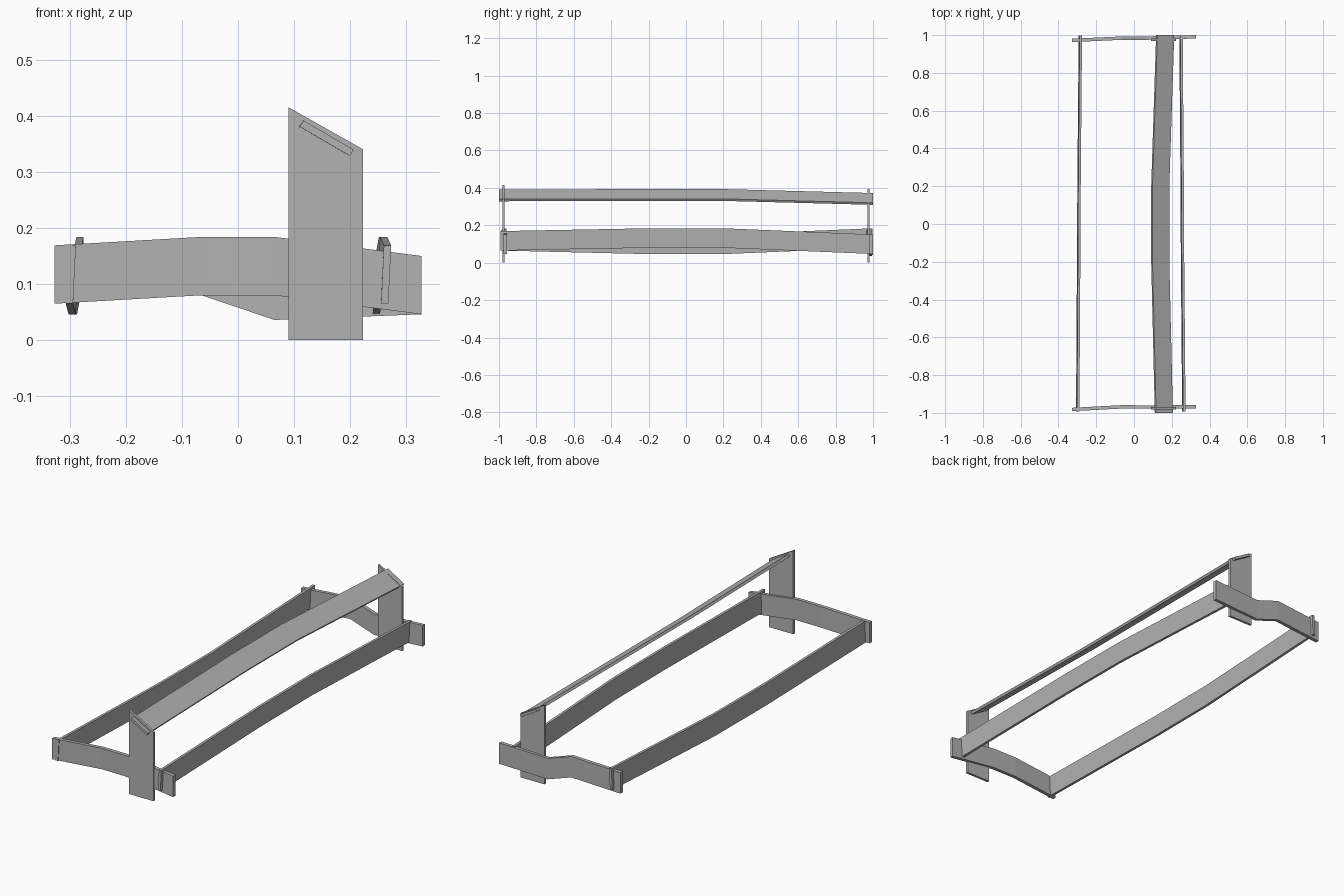
import bpy
import bmesh
from mathutils import Vector

cube = bpy.data.objects.get("Cube")
if cube:
    bpy.data.objects.remove(cube, do_unlink=True)

GREY = (0.45, 0.45, 0.45, 1)
mat = bpy.data.materials.new("plain_grey")
mat.use_nodes = True
mat.diffuse_color = GREY
mat.node_tree.nodes["Principled BSDF"].inputs["Base Color"].default_value = GREY


def plank(name, path, across, thick):
    """Sweep a flat rectangular section along a path of centre points."""
    a, t = Vector(across) / 2, Vector(thick) / 2
    bm = bmesh.new()
    rings = [[bm.verts.new(Vector(p) + o) for o in (a + t, a - t, -a - t, -a + t)]
             for p in path]
    for r, s in zip(rings, rings[1:]):
        for i in range(4):
            j = (i + 1) % 4
            bm.faces.new((r[i], r[j], s[j], s[i]))
    bm.faces.new(rings[0])
    bm.faces.new(rings[-1])
    bmesh.ops.recalc_face_normals(bm, faces=bm.faces)
    mesh = bpy.data.meshes.new(name)
    bm.to_mesh(mesh)
    bm.free()
    mesh.materials.append(mat)
    obj = bpy.data.objects.new(name, mesh)
    bpy.context.collection.objects.link(obj)
    return obj


def end_post(name, y, top):
    """Upright board whose top edge slopes down towards +x."""
    x0, x1 = 0.09, 0.223
    obj = plank(name, [(x0, y, top / 2), (x1, y, top / 2)], (0, 0, top), (0, 0.012, 0))
    for v in obj.data.vertices:
        if v.co.x > 0.2 and v.co.z > 0.1:
            v.co.z -= 0.075


# Bowed cross boards at the two ends
BOARD = (0, 0, 0.104)
END_THICK = (0, 0.018, 0)
plank("front_board", [(-0.327, -0.982, 0.117), (-0.065, -0.968, 0.132),
                      (0.065, -0.969, 0.132), (0.327, -0.967, 0.098)], BOARD, END_THICK)
plank("back_board", [(-0.327, 0.972, 0.117), (-0.065, 0.984, 0.132),
                     (0.065, 0.984, 0.088), (0.327, 0.991, 0.098)], BOARD, END_THICK)

# Long side rails, slightly leaning
LEAN = (0.005, 0, 0.104)
SIDE_THICK = (0.013, 0, 0)
plank("left_rail", [(0.264, -0.992, 0.117), (0.257, -0.2, 0.132),
                    (0.255, 0.2, 0.132), (0.249, 0.997, 0.099)], LEAN, SIDE_THICK)
plank("right_rail", [(-0.298, -0.992, 0.117), (-0.293, -0.2, 0.098),
                     (-0.291, 0.2, 0.098), (-0.284, 0.997, 0.132)], LEAN, SIDE_THICK)

# Tall posts and the tilted top rail that passes through them
end_post("front_post", -0.976, 0.415)
end_post("back_post", 0.976, 0.393)
plank("top_rail", [(0.158, -1, 0.36), (0.139, -0.2, 0.362),
                   (0.139, 0.2, 0.362), (0.165, 1, 0.341)], (0.089, 0, -0.052), (0.007, 0, 0.011))
